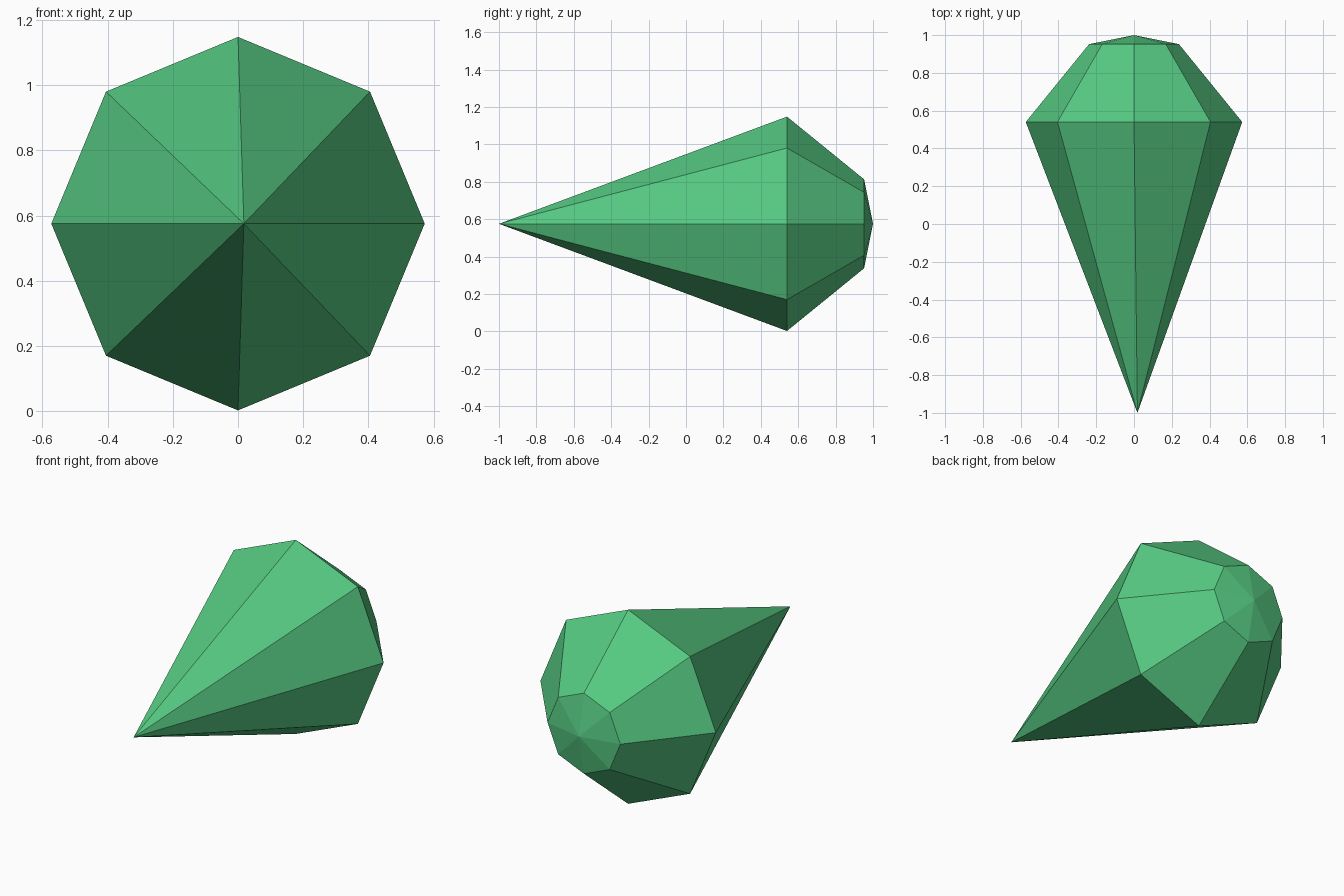
import bpy, bmesh, math

if "Cube" in bpy.data.objects:
    bpy.data.objects.remove(bpy.data.objects["Cube"])

SIDES = 8
CENTRE_Z = 0.575

green = bpy.data.materials.new("emerald green")
green.diffuse_color = (0.093, 0.59, 0.223, 1)
green.use_nodes = True
green.node_tree.nodes["Principled BSDF"].inputs["Base Color"].default_value = green.diffuse_color

bm = bmesh.new()


def ring(y, radius):
    """Octagon of vertices around the y axis."""
    return [bm.verts.new((radius * math.cos(i * math.tau / SIDES), y,
                          CENTRE_Z + radius * math.sin(i * math.tau / SIDES)))
            for i in range(SIDES)]


# Long pointed front, widest girdle, crown ring and shallow back peak
tip = bm.verts.new((0.018, -1.0, CENTRE_Z))
girdle = ring(0.54, 0.573)
crown = ring(0.952, 0.238)
peak = bm.verts.new((0, 1.0, CENTRE_Z))

for i in range(SIDES):
    j = (i + 1) % SIDES
    bm.faces.new((tip, girdle[i], girdle[j]))
    bm.faces.new((girdle[i], crown[i], crown[j], girdle[j]))
    bm.faces.new((crown[i], peak, crown[j]))

bmesh.ops.recalc_face_normals(bm, faces=bm.faces)
mesh = bpy.data.meshes.new("gemstone")
bm.to_mesh(mesh)
bm.free()
mesh.materials.append(green)
gem = bpy.data.objects.new("gemstone", mesh)
bpy.context.collection.objects.link(gem)
